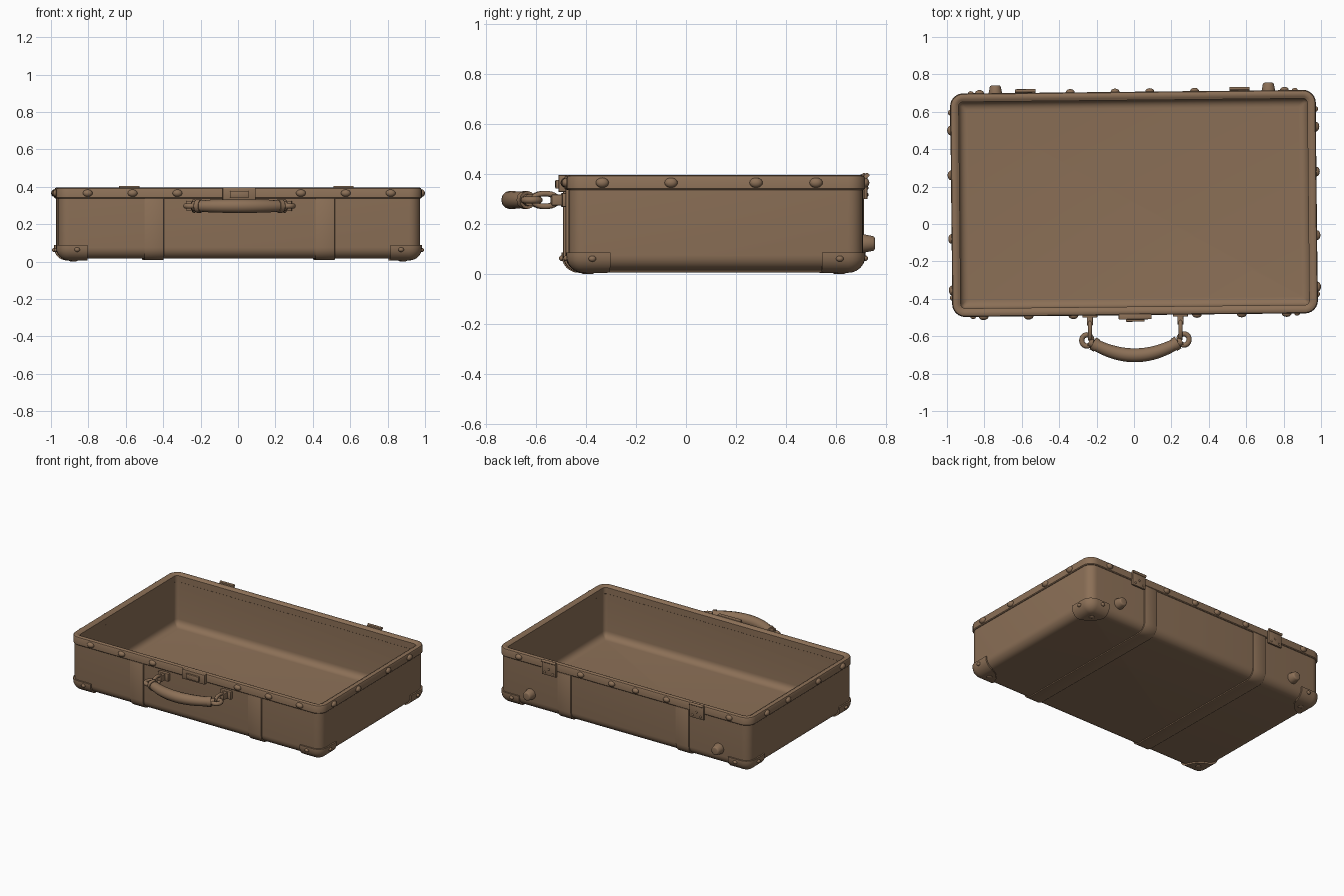
import bpy, bmesh, math
from mathutils import Vector, Matrix

if "Cube" in bpy.data.objects:
    bpy.data.objects.remove(bpy.data.objects["Cube"])

# Everything is built around the tray centre, then shifted and turned slightly
PLACE = Matrix.Translation((0, 0.11, 0)) @ Matrix.Rotation(math.radians(0.6), 4, 'Z')
HX, HY, R = 0.968, 0.588, 0.06
brown = bpy.data.materials.new("brown_leather")
brown.diffuse_color = (0.262, 0.162, 0.095, 1)
brown.use_nodes = True
brown.node_tree.nodes["Principled BSDF"].inputs["Base Color"].default_value = brown.diffuse_color


def add(name, data):
    ob = bpy.data.objects.new(name, data)
    bpy.context.collection.objects.link(ob)
    data.materials.append(brown)
    ob.matrix_world = PLACE
    return ob


def from_bm(name, bm):
    me = bpy.data.meshes.new(name)
    bm.to_mesh(me)
    bm.free()
    return add(name, me)


def ring(inset, z, n=6):
    """Rounded rectangle, counter-clockwise."""
    hx, hy, r = HX - inset, HY - inset, max(R - inset, 0.012)
    pts = []
    for q, (sx, sy) in enumerate([(1, 1), (-1, 1), (-1, -1), (1, -1)]):
        for i in range(n + 1):
            a = math.pi / 2 * (q + i / n)
            pts.append((sx * (hx - r) + r * math.cos(a), sy * (hy - r) + r * math.sin(a), z))
    return pts


def loft(profile, cap_start=True, cap_end=True, closed=False):
    bm = bmesh.new()
    rings = [[bm.verts.new(p) for p in ring(*s)] for s in profile]
    pairs = list(zip(rings, rings[1:])) + ([(rings[-1], rings[0])] if closed else [])
    for a, b in pairs:
        for i in range(len(a)):
            j = (i + 1) % len(a)
            bm.faces.new((a[i], a[j], b[j], b[i]))
    if cap_start:
        bm.faces.new(rings[0][::-1])
    if cap_end:
        bm.faces.new(rings[-1])
    return bm


def fillet(inset, z, r, n=6):
    """Quarter round from the bottom up to the side wall."""
    return [(inset + r - r * math.sin(t), z + r - r * math.cos(t))
            for t in (math.pi / 2 * i / n for i in range(n + 1))]


def boxes(name, items, bevel=0.004):
    bm = bmesh.new()
    for c, s in items:
        bmesh.ops.create_cube(bm, size=1, matrix=Matrix.Translation(c) @ Matrix.Diagonal((*s, 1)))
    ob = from_bm(name, bm)
    m = ob.modifiers.new("bevel", 'BEVEL')
    m.width, m.segments = bevel, 2
    return ob


def studs(name, items):
    bm = bmesh.new()
    for c, s in items:
        bmesh.ops.create_uvsphere(bm, u_segments=16, v_segments=10, radius=1,
                                  matrix=Matrix.Translation(c) @ Matrix.Diagonal((*s, 1)))
    return from_bm(name, bm)


def tube(name, pts, depth, radii=None, cyclic=False):
    cu = bpy.data.curves.new(name, 'CURVE')
    cu.dimensions = '3D'
    cu.bevel_depth, cu.bevel_resolution, cu.use_fill_caps = depth, 4, True
    sp = cu.splines.new('POLY')
    sp.points.add(len(pts) - 1)
    for i, p in enumerate(pts):
        sp.points[i].co = (*p, 1)
        sp.points[i].radius = radii[i] if radii else 1
    sp.use_cyclic_u = cyclic
    return add(name, cu)


# Open tray with rounded bottom inside and out
from_bm("tray", loft(fillet(0, 0.016, 0.06) + [(0, 0.385), (0.034, 0.385)]
                     + fillet(0.034, 0.034, 0.045)[::-1]))

# Rim band
from_bm("rim_band", loft([(-0.004, 0.337), (-0.009, 0.342), (-0.009, 0.384), (-0.005, 0.392),
                          (0.004, 0.396), (0.018, 0.396), (0.026, 0.391), (0.036, 0.386),
                          (0.036, 0.342), (0.03, 0.337)], False, False, True))

# Straps under the tray
side = [(-(HY + 0.009 - i), z) for i, z in fillet(0, 0.008, 0.068)]
path = [(-(HY + 0.009), 0.34)] + side[::-1]
path += [(-y, z) for y, z in path[::-1]]
for name, x in (("strap_left", -0.455), ("strap_right", 0.46)):
    bm = bmesh.new()
    rows = [[bm.verts.new((x + d, y, z)) for d in (-0.052, 0.052)] for y, z in path]
    for a, b in zip(rows, rows[1:]):
        bm.faces.new((a[0], b[0], b[1], a[1]))
    bm.normal_update()
    # make the outer side face away from the tray
    mid = min(bm.faces, key=lambda f: f.calc_center_median().z)
    if mid.normal.z > 0:
        bmesh.ops.reverse_faces(bm, faces=bm.faces[:])
    ob = from_bm(name, bm)
    m = ob.modifiers.new("thick", 'SOLIDIFY')
    m.thickness, m.offset = 0.018, -1
    m = ob.modifiers.new("bevel", 'BEVEL')
    m.width, m.segments = 0.005, 2

# Corner guards, one cut out and mirrored
bm = loft(fillet(-0.01, 0.006, 0.068) + [(-0.01, 0.088)], True, False)
cut = [((HX - 0.158, 0, 0), (-1, 0, 0)), ((0, HY - 0.165, 0), (0, -1, 0))]
for a in (25, 45, 65):
    n = Vector((-math.cos(math.radians(a)), -math.sin(math.radians(a)), 0))
    cut.append((Vector((HX, HY, 0)) + n * 0.165, n))
for co, no in cut:
    bmesh.ops.bisect_plane(bm, geom=bm.verts[:] + bm.edges[:] + bm.faces[:],
                           plane_co=co, plane_no=no, clear_outer=True)
ob = from_bm("corner_guards", bm)
m = ob.modifiers.new("thick", 'SOLIDIFY')
m.thickness, m.offset = 0.015, -1
m = ob.modifiers.new("mirror", 'MIRROR')
m.use_axis = (True, True, False)

# Rim studs
Z = 0.366
items = [((x, -0.597, Z), (0.026, 0.018, 0.019)) for x in (-0.81, -0.57, -0.33, 0.33, 0.57, 0.81)]
items += [((x, 0.597, Z), (0.024, 0.018, 0.019)) for x in (-0.82, -0.335, -0.095, 0.09, 0.33, 0.81)]
items += [((s * 0.977, y, Z), (0.018, 0.026, 0.02)) for s in (-1, 1) for y in (-0.455, -0.18, 0.16, 0.40)]
studs("rim_studs", items)

# Corner guard studs on the sides and underneath
items = []
for sx in (-1, 1):
    for sy in (-1, 1):
        items += [((sx * 0.866, sy * 0.597, 0.064), (0.015, 0.012, 0.012)),
                  ((sx * 0.977, sy * 0.495, 0.062), (0.012, 0.015, 0.012)),
                  ((sx * 0.88, sy * 0.503, 0.009), (0.02, 0.02, 0.009))]
studs("corner_studs", items)

# Back feet
bm = bmesh.new()
for x in (-0.735, 0.725):
    mat = Matrix.Translation((x, 0.61, 0.123)) @ Matrix.Rotation(-math.pi / 2, 4, 'X')
    bmesh.ops.create_cone(bm, cap_ends=True, segments=24, radius1=0.039, radius2=0.028,
                          depth=0.056, matrix=mat)
ob = from_bm("back_feet", bm)
m = ob.modifiers.new("bevel", 'BEVEL')
m.width, m.segments, m.limit_method = 0.008, 3, 'ANGLE'

# Hinges: plate, knuckle and pins
for name, x in (("hinge_left", -0.575), ("hinge_right", 0.57)):
    boxes(name + "_plate", [((x, 0.602, 0.35), (0.108, 0.014, 0.1))], 0.003)
    tube(name + "_knuckle", [(x - 0.054, 0.608, 0.396), (x + 0.054, 0.608, 0.396)], 0.009)
    studs(name + "_pins", [((x + d, 0.606, z), (0.008, 0.008, 0.008))
                           for d, z in ((-0.032, 0.318), (0.032, 0.318), (0, 0.345))])

# Lock
boxes("lock", [((0, -0.605, 0.363), (0.176, 0.03, 0.068)),
               ((0, -0.62, 0.36), (0.1, 0.025, 0.035))])

# Handle grip
Y0, ZH = -0.11, 0.297
xs = [-0.21 + 0.42 * i / 20 for i in range(21)]
tube("handle_grip", [(x, Y0 - 0.702 + 0.056 * (x / 0.21) ** 2, ZH) for x in xs], 0.037,
     [1 - 0.16 * (x / 0.21) ** 2 for x in xs])

# Handle collars, end eyes, hanging rings and mounts
for s, side_name in ((-1, "left"), (1, "right")):
    p, q = Vector((s * 0.205, Y0 - 0.649, ZH)), Vector((s * 0.228, Y0 - 0.636, ZH))
    tube("handle_collar_" + side_name, [p, q], 0.036)
    tube("handle_arm_" + side_name, [q, (s * 0.25, Y0 - 0.628, ZH)], 0.024)
    arc = [2 * math.pi * i / 24 for i in range(24)]
    tube("handle_eye_" + side_name, [(s * 0.26 + 0.027 * math.cos(a), Y0 - 0.62 + 0.03 * math.sin(a), ZH)
                                     for a in arc], 0.014, cyclic=True)
    tube("handle_ring_" + side_name, [(s * 0.242, Y0 - 0.565 + 0.05 * math.cos(a), ZH + 0.026 * math.sin(a))
                                      for a in arc], 0.011, cyclic=True)
    boxes("handle_mount_" + side_name, [((s * 0.242, Y0 - 0.515, ZH), (0.032, 0.05, 0.044)),
                                        ((s * 0.242, Y0 - 0.483, ZH), (0.08, 0.03, 0.055))])

# Turn everything into plain meshes and smooth it
bpy.context.view_layer.update()
for ob in bpy.context.scene.objects:
    ob.select_set(True)
    bpy.context.view_layer.objects.active = ob
bpy.ops.object.convert(target='MESH')
bpy.ops.object.shade_smooth_by_angle(angle=math.radians(35))
